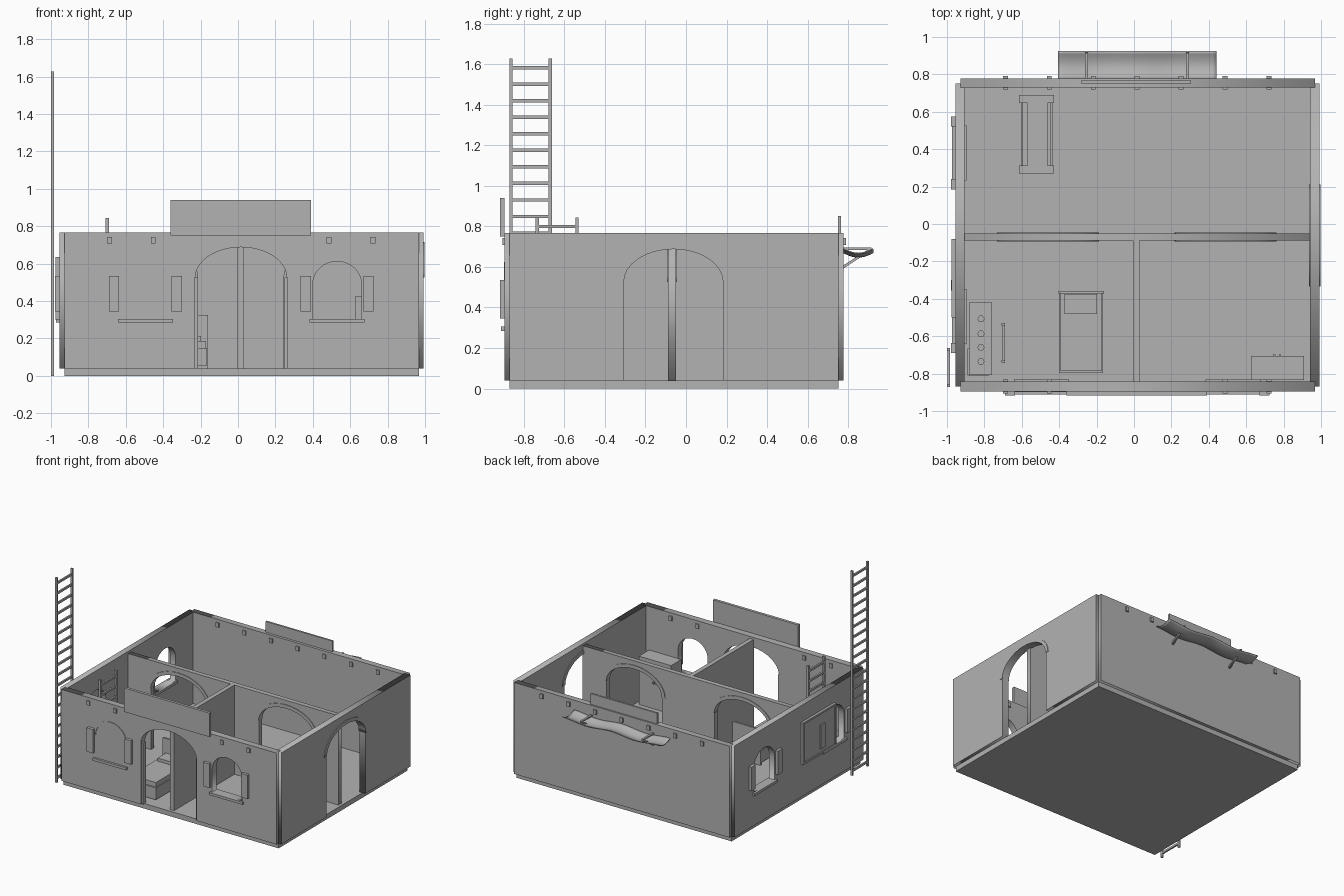
import bpy, bmesh, math
from mathutils import Matrix

if "Cube" in bpy.data.objects:
    bpy.data.objects.remove(bpy.data.objects["Cube"])

grey = bpy.data.materials.new("plain_grey")
grey.diffuse_color = (0.45, 0.45, 0.45, 1)
grey.use_nodes = True
grey.node_tree.nodes["Principled BSDF"].inputs["Base Color"].default_value = grey.diffuse_color


def link(name, me):
    ob = bpy.data.objects.new(name, me)
    bpy.context.collection.objects.link(ob)
    me.materials.clear()
    me.materials.append(grey)
    return ob


def box(name, x0, x1, y0, y1, z0, z1):
    bm = bmesh.new()
    m = Matrix.Translation(((x0 + x1) / 2, (y0 + y1) / 2, (z0 + z1) / 2)) @ Matrix.Diagonal(
        (x1 - x0, y1 - y0, z1 - z0, 1))
    bmesh.ops.create_cube(bm, size=1, matrix=m)
    me = bpy.data.meshes.new(name)
    bm.to_mesh(me)
    bm.free()
    return link(name, me)


def arc(c, a, spring, top, n=16):
    """Half ellipse from left to right."""
    return [(c - a * math.cos(math.pi * i / n), spring + (top - spring) * math.sin(math.pi * i / n))
            for i in range(n + 1)]


def slab(name, loops, axis, p0, p1):
    """Extrude flat outlines (with holes) between p0 and p1 along x or y."""
    cu = bpy.data.curves.new(name, 'CURVE')
    cu.dimensions = '2D'
    cu.fill_mode = 'BOTH'
    cu.extrude = (p1 - p0) / 2
    for pts in loops:
        s = cu.splines.new('POLY')
        s.points.add(len(pts) - 1)
        for q, p in zip(s.points, pts):
            q.co = (p[0], p[1], 0, 1)
        s.use_cyclic_u = True
    tmp = bpy.data.objects.new("tmp", cu)
    bpy.context.collection.objects.link(tmp)
    dg = bpy.context.evaluated_depsgraph_get()
    me = bpy.data.meshes.new_from_object(tmp.evaluated_get(dg))
    bpy.data.objects.remove(tmp)
    c = (p0 + p1) / 2
    if axis == 'y':
        m = Matrix(((1, 0, 0, 0), (0, 0, -1, c), (0, 1, 0, 0), (0, 0, 0, 1)))
    else:
        m = Matrix(((0, 0, 1, c), (1, 0, 0, 0), (0, 1, 0, 0), (0, 0, 0, 1)))
    me.transform(m)
    me.name = name
    return link(name, me)


Z0, Z1 = 0.04, 0.767
DOOR, SPR, TOP = 0.245, 0.525, 0.688


def wall(name, axis, p0, p1, a, b, doors=(), windows=(), top=Z1):
    out = [(a, top), (a, Z0)]
    for c in doors:
        out += [(c - DOOR, Z0)] + arc(c, DOOR, SPR, TOP) + [(c + DOOR, Z0)]
    out += [(b, Z0), (b, top)]
    holes = [[(c - 0.13, 0.305)] + arc(c, 0.13, 0.49, 0.612) + [(c + 0.13, 0.305)] for c in windows]
    return slab(name, [out] + holes, axis, p0, p1)


def arch_trim(name, axis, c, p0, p1, a, spring, top, w):
    slab(name, [arc(c, a + w, spring, top + w) + arc(c, a, spring, top)[::-1]], axis, p0, p1)


# floor and walls
X0, X1, Y0, Y1 = -0.955, 0.993, -0.895, 0.778
box("floor", -0.928, 0.967, -0.87, 0.752, 0, Z0)
wall("front_wall", 'y', Y0, -0.842, -0.928, 0.967, [0.016], [0.53])
wall("back_wall", 'y', 0.73, Y1, -0.928, 0.967)
wall("left_wall", 'x', X0, -0.906, -0.87, 0.752, [], [-0.495, 0.38])
wall("right_wall", 'x', 0.94, X1, -0.87, 0.752, [-0.062])
wall("cross_partition", 'y', -0.088, -0.05, -0.91, 0.945, [-0.46, 0.49], top=0.75)
box("short_partition", -0.005, 0.03, -0.845, -0.085, Z0, 0.75)

# thin arch trims
for c in (-0.46, 0.49):
    arch_trim("partition_arch_trim", 'y', c, -0.093, -0.045, DOOR, SPR, TOP, 0.028)
arch_trim("side_door_trim", 'x', -0.062, 0.935, 0.998, DOOR, SPR, TOP, 0.028)
arch_trim("closed_window_trim", 'y', -0.495, Y0 - 0.004, Y0 + 0.01, 0.13, 0.49, 0.612, 0.012)
for x in (-0.229, 0.249):
    box("front_door_jamb", x, x + 0.014, -0.885, -0.85, Z0, SPR)

# window sills and shutters
for c in (-0.495, 0.53):
    box("front_sill", c - 0.147, c + 0.147, -0.912, -0.832, 0.285, 0.305)
    for x in (c - 0.195, c + 0.14):
        box("front_shutter", x, x + 0.055, -0.918, Y0, 0.345, 0.535)
for c in (-0.495, 0.38):
    box("left_sill", -0.972, -0.895, c - 0.147, c + 0.147, 0.285, 0.305)
    for y in (c - 0.195, c + 0.14):
        box("left_shutter", -0.978, X0, y, y + 0.055, 0.345, 0.535)

# wall panel on the left side, with a raised border
box("left_panel", -0.968, X0, -0.5, -0.08, 0.30, 0.635)
for y in (-0.5, -0.095):
    box("panel_side_border", -0.975, X0, y, y + 0.015, 0.30, 0.635)
for z in (0.30, 0.62):
    box("panel_end_border", -0.975, X0, -0.5, -0.08, z, z + 0.015)

# beam ends poking through front and back walls
for i in range(7):
    x = -0.688 + i * 0.235
    box("back_beam", x - 0.013, x + 0.013, 0.72, 0.79, 0.708, 0.743)
    if i in (0, 1, 5, 6):
        box("front_beam", x - 0.013, x + 0.013, -0.905, -0.832, 0.708, 0.743)

# sign boards
box("front_board", -0.36, 0.39, -0.918, -0.896, 0.75, 0.94)
box("back_board", -0.283, 0.305, 0.751, 0.766, 0.76, 0.852)


# ladders
def ladder(name, x0, x1, y0, y1, z0, z1, step):
    for y in (y0, y1 - 0.016):
        box(name + "_rail", x0, x1, y, y + 0.016, z0, z1)
    z = z1 - 0.045
    while z > z0 + 0.02:
        box(name + "_rung", x0 + 0.002, x1 - 0.002, y0, y1, z - 0.008, z + 0.008)
        z -= step


ladder("outer_ladder", -1.0, -0.983, -0.872, -0.662, 0, 1.628, 0.0815)
ladder("inner_ladder", -0.708, -0.69, -0.742, -0.53, Z0, 0.845, 0.0815)

# sagging cloth awning on the back
NX, NY = 40, 10
bm = bmesh.new()
rows = []
for j in range(NY + 1):
    v = j / NY
    row = []
    for i in range(NX + 1):
        u = i / NX
        z = 0.683 - 0.022 * math.sin(math.pi * v) + 0.009 * math.cos(4 * math.pi * u)
        row.append(bm.verts.new((-0.405 + 0.845 * u, Y1 + 0.145 * v, z)))
    rows.append(row)
for a, b in zip(rows, rows[1:]):
    for i in range(NX):
        bm.faces.new((a[i], a[i + 1], b[i + 1], b[i]))
me = bpy.data.meshes.new("awning")
bm.to_mesh(me)
bm.free()
for p in me.polygons:
    p.use_smooth = True
awning = link("awning", me)
awning.modifiers.new("thickness", 'SOLIDIFY').thickness = 0.006
for x in (-0.255, 0.285):
    slab("awning_strut", [[(Y1 - 0.005, 0.59), (0.918, 0.685), (0.908, 0.692), (Y1 - 0.005, 0.606)]],
         'x', x - 0.008, x + 0.008)
    box("awning_arm", x - 0.008, x + 0.008, Y1 - 0.005, 0.915, 0.684, 0.695)

# bed
box("bed_base", -0.40, -0.165, -0.797, -0.36, 0.055, 0.15)
box("mattress", -0.392, -0.172, -0.787, -0.37, 0.15, 0.187)
box("pillow", -0.372, -0.198, -0.48, -0.375, 0.187, 0.212)
box("headboard", -0.404, -0.16, -0.372, -0.357, Z0, 0.325)

# cabinet with two knobs
box("cabinet", 0.626, 0.91, -0.835, -0.707, Z0, 0.425)
for x in (0.75, 0.78):
    box("cabinet_knob", x - 0.006, x + 0.006, -0.708, -0.697, 0.24, 0.255)

# bench in the back room
box("bench_seat", -0.57, -0.462, 0.285, 0.675, 0.16, 0.19)
for y in (0.27, 0.647):
    box("bench_top_end", -0.615, -0.427, y, y + 0.042, 0.165, 0.195)
    for x in (-0.612, -0.45):
        box("bench_leg", x, x + 0.02, y + 0.01, y + 0.03, Z0, 0.165)
for x in (-0.605, -0.447):
    box("bench_rail", x, x + 0.01, 0.29, 0.67, 0.165, 0.185)

# counter with jars and a crate
box("counter", -0.882, -0.76, -0.807, -0.42, 0.22, 0.25)
for x in (-0.88, -0.782):
    for y in (-0.805, -0.442):
        box("counter_leg", x, x + 0.02, y, y + 0.02, 0.035, 0.22)
for y in (-0.507, -0.587, -0.66, -0.735):
    bm = bmesh.new()
    bmesh.ops.create_cone(bm, cap_ends=True, segments=16, radius1=0.018, radius2=0.018, depth=0.04,
                          matrix=Matrix.Translation((-0.818, y, 0.27)))
    me = bpy.data.meshes.new("jar")
    bm.to_mesh(me)
    bm.free()
    link("jar", me)
box("crate", -0.89, -0.775, -0.81, -0.665, Z0, 0.20)
